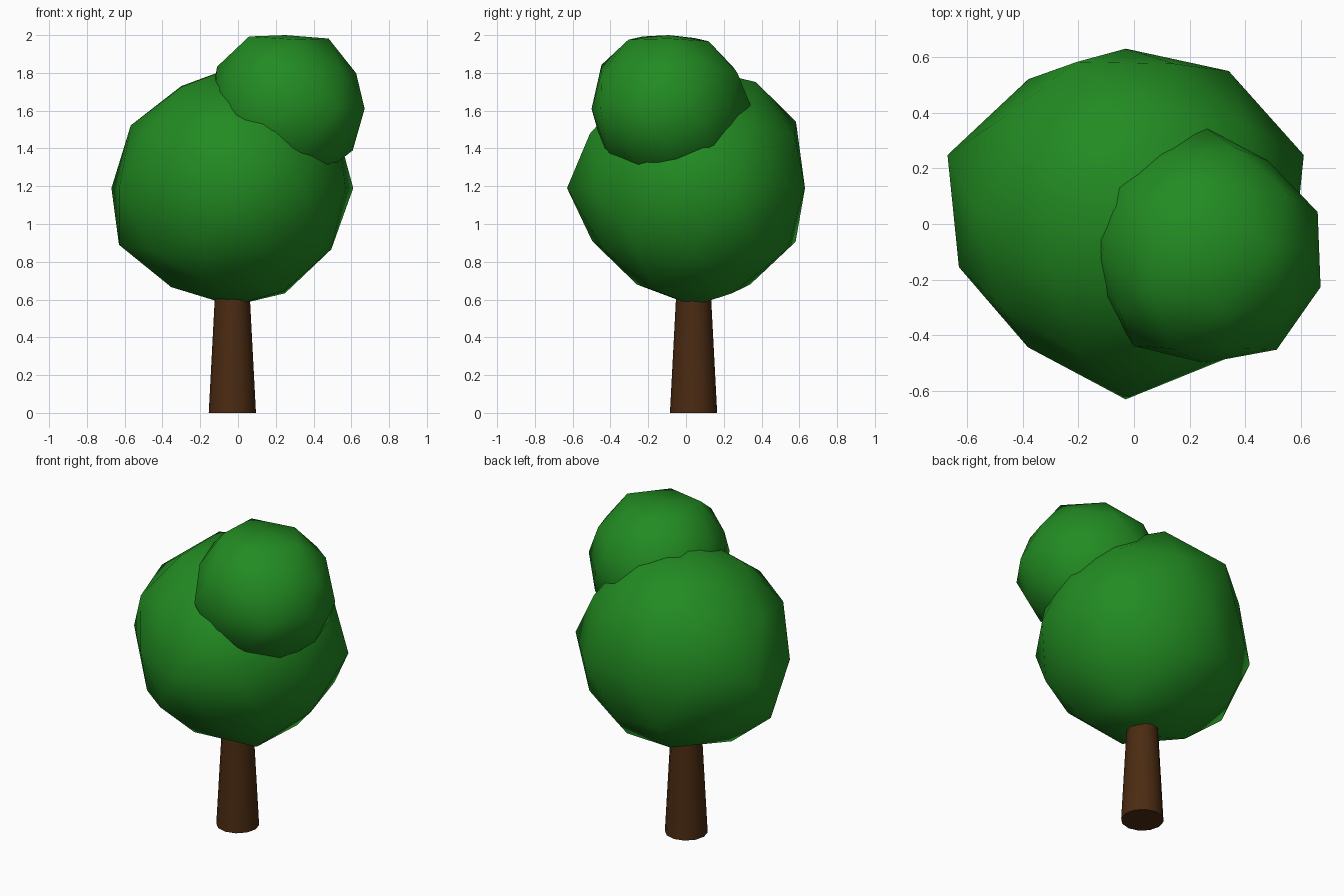
import bpy
import bmesh
import math

if "Cube" in bpy.data.objects:
    bpy.data.objects.remove(bpy.data.objects["Cube"])


def material(name, rgb):
    mat = bpy.data.materials.new(name)
    mat.diffuse_color = (*rgb, 1.0)
    mat.use_nodes = True
    mat.node_tree.nodes["Principled BSDF"].inputs["Base Color"].default_value = mat.diffuse_color
    return mat


leaf_green = material("leaf_green", (0.016, 0.258, 0.016))
bark_brown = material("bark_brown", (0.07, 0.024, 0.006))

# Latitude (z of the unit direction) and first angle of each icosphere ring
RINGS = [(1, 0), (0.851, 0), (0.526, 36), (0.447, 0), (0, 18),
         (-0.447, 36), (-0.526, 0), (-0.851, 36), (-1, 0)]


def lumpy_ball(name, center, radii):
    """Icosphere whose vertices sit at a slightly uneven radius, ring by ring."""
    bm = bmesh.new()
    bmesh.ops.create_icosphere(bm, subdivisions=2, radius=1.0)
    for v in bm.verts:
        d = v.co.normalized()
        ring = min(range(len(RINGS)), key=lambda i: abs(RINGS[i][0] - d.z))
        values = radii[ring]
        n = len(values)
        angle = math.degrees(math.atan2(d.y, d.x)) - RINGS[ring][1]
        v.co = d * values[round(angle * n / 360) % n]
    for f in bm.faces:
        f.smooth = True
    return add_object(name, bm, center, leaf_green)


def add_object(name, bm, location, mat):
    mesh = bpy.data.meshes.new(name)
    bm.to_mesh(mesh)
    bm.free()
    mesh.materials.append(mat)
    obj = bpy.data.objects.new(name, mesh)
    obj.location = location
    bpy.context.collection.objects.link(obj)
    return obj


# Main crown
lumpy_ball("large_foliage", (-0.03, 0.04, 1.19), [
    [0.64],
    [0.64, 0.66, 0.635, 0.63, 0.63],
    [0.63, 0.67, 0.632, 0.63, 0.64],
    [0.63, 0.63, 0.63, 0.63, 0.645],
    [0.673, 0.63, 0.59, 0.594, 0.673, 0.63, 0.597, 0.67, 0.64, 0.63],
    [0.63, 0.635, 0.671, 0.63, 0.63],
    [0.616, 0.615, 0.62, 0.62, 0.60],
    [0.655, 0.60, 0.616, 0.60, 0.64],
    [0.623]])

# Smaller crown, up and to the front right
lumpy_ball("small_foliage", (0.25, -0.09, 1.61), [
    [0.39],
    [0.437, 0.42, 0.44, 0.45, 0.43],
    [0.42, 0.42, 0.424, 0.442, 0.42],
    [0.42, 0.425, 0.42, 0.42, 0.42],
    [0.431, 0.393, 0.44, 0.42, 0.42, 0.40, 0.43, 0.41, 0.447, 0.442],
    [0.42, 0.42, 0.42, 0.42, 0.42],
    [0.42, 0.42, 0.42, 0.42, 0.41],
    [0.42, 0.42, 0.42, 0.42, 0.42],
    [0.42]])

# Tapered trunk, running up into the crown
bm = bmesh.new()
bmesh.ops.create_cone(bm, cap_ends=True, segments=12,
                      radius1=0.125, radius2=0.085, depth=0.76)
bmesh.ops.translate(bm, verts=bm.verts, vec=(0, 0, 0.38))
for f in bm.faces:
    f.smooth = abs(f.normal.z) < 0.5
for e in bm.edges:
    e.smooth = all(f.smooth for f in e.link_faces)
add_object("trunk", bm, (-0.03, 0.04, 0), bark_brown)
